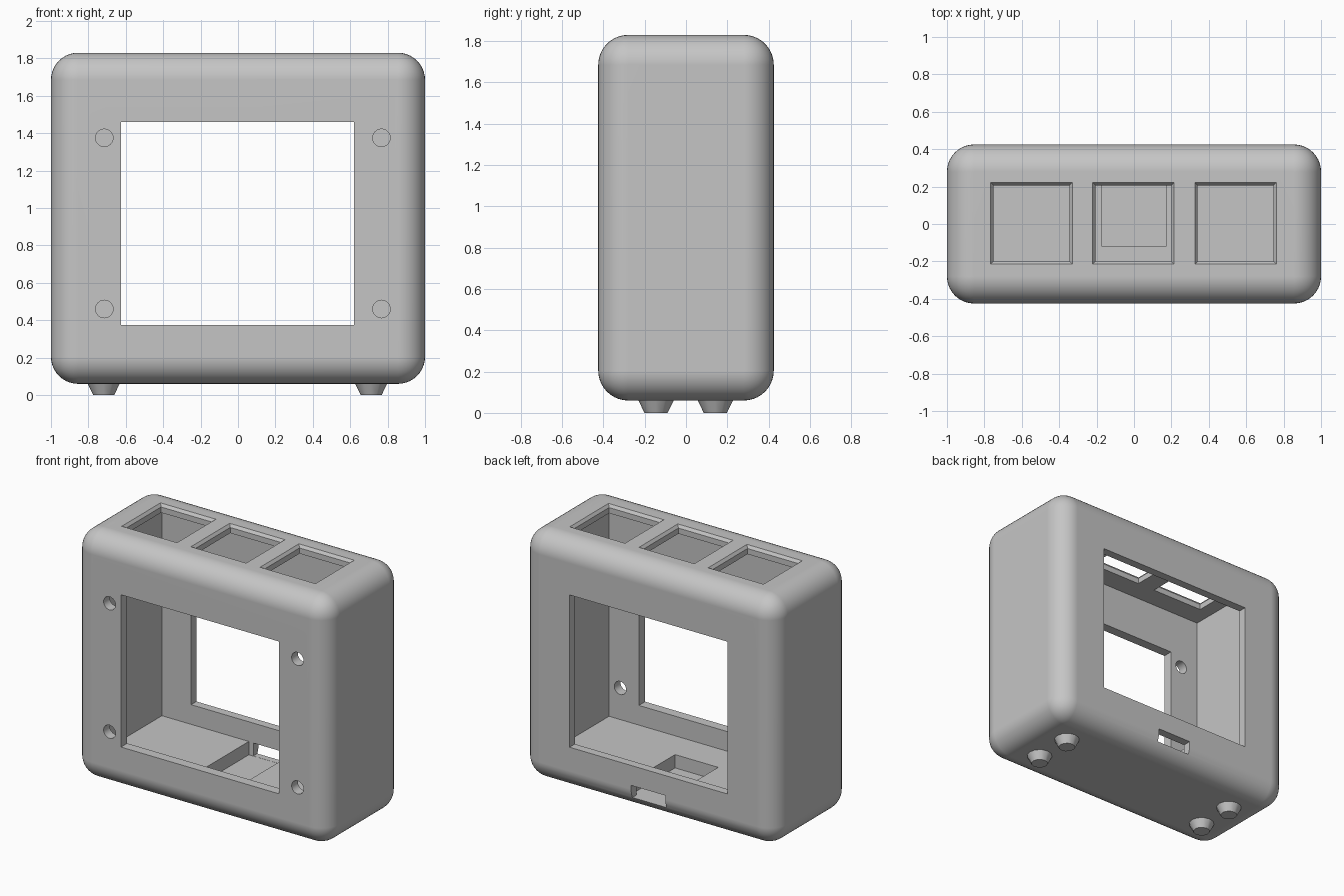
import bpy, bmesh, math
from mathutils import Matrix, Vector

if "Cube" in bpy.data.objects:
    bpy.data.objects.remove(bpy.data.objects["Cube"], do_unlink=True)

grey = bpy.data.materials.new("light_grey_plastic")
grey.use_nodes = True
COLOUR = (0.56, 0.56, 0.56, 1)
grey.diffuse_color = COLOUR
grey.node_tree.nodes["Principled BSDF"].inputs["Base Color"].default_value = COLOUR


def finish(name, bm):
    bmesh.ops.recalc_face_normals(bm, faces=bm.faces)
    mesh = bpy.data.meshes.new(name)
    bm.to_mesh(mesh)
    bm.free()
    mesh.materials.append(grey)
    ob = bpy.data.objects.new(name, mesh)
    bpy.context.scene.collection.objects.link(ob)
    return ob


def box(name, lo, hi, radius=0, flare=0):
    """Box between two corners, optionally rounded or flared at its top."""
    lo, hi = Vector(lo), Vector(hi)
    mid, size = (lo + hi) / 2, hi - lo
    bm = bmesh.new()
    bmesh.ops.create_cube(bm, size=1)
    for v in bm.verts:
        top = v.co.z > 0
        v.co = mid + v.co * size
        if flare and top:
            v.co.x += math.copysign(flare, v.co.x - mid.x)
            v.co.y += math.copysign(flare, v.co.y - mid.y)
    if radius:
        bmesh.ops.bevel(bm, geom=bm.edges[:], offset=radius, segments=10,
                        profile=0.5, affect='EDGES')
    return finish(name, bm)


def cone(name, at, r_low, r_high, depth, sides, turn=None):
    bm = bmesh.new()
    bmesh.ops.create_cone(bm, cap_ends=True, segments=sides, radius1=r_low,
                          radius2=r_high, depth=depth)
    if turn:
        bmesh.ops.rotate(bm, verts=bm.verts, matrix=turn)
    bmesh.ops.translate(bm, verts=bm.verts, vec=at)
    return finish(name, bm)


def smooth(ob):
    bpy.ops.object.select_all(action='DESELECT')
    ob.select_set(True)
    bpy.context.view_layer.objects.active = ob
    bpy.ops.object.shade_smooth_by_angle(angle=math.radians(30))


# Rounded outer shell
X, Y, BASE, TOP = 1.0, 0.425, 0.06, 1.83
shell = box("shell", (-X, -Y, BASE), (X, Y, TOP), radius=0.145)
cutters = []

# Inner cavity and the lower pocket behind the cable slot
IN_X, FRONT, BACK, FLOOR, CEILING = 0.855, -0.355, 0.365, 0.235, 1.77
cutters.append(box("cavity_cutter", (-IN_X, FRONT, FLOOR), (IN_X, BACK, CEILING)))
cutters.append(box("pocket_cutter", (-0.17, -0.12, 0.14), (0.17, BACK, 0.3)))

# Large window through front and back
cutters.append(box("window_cutter", (-0.625, -0.6, 0.375), (0.62, 0.6, 1.46)))

# Cable slot in the back wall
cutters.append(box("slot_cutter", (-0.135, 0.3, 0.141), (0.135, 0.6, 0.233)))

# Three square openings in the top, with a softened rim
for x in (-0.548, -0.003, 0.543):
    cutters.append(box("top_opening_cutter", (x - 0.203, -0.2, 1.7),
                       (x + 0.203, 0.207, 1.9)))
    cutters.append(box("top_rim_cutter", (x - 0.203, -0.2, TOP - 0.02),
                       (x + 0.203, 0.207, TOP + 0.02), flare=0.03))

# Screw holes through the front wall
upright = Matrix.Rotation(math.pi / 2, 3, 'X')
for x in (-0.715, 0.767):
    for z in (0.46, 1.375):
        cutters.append(cone("screw_hole_cutter", (x, -0.4, z), 0.047, 0.047,
                            0.2, 24, upright))

for cutter in cutters:
    cut = shell.modifiers.new(cutter.name, 'BOOLEAN')
    cut.operation, cut.solver, cut.object = 'DIFFERENCE', 'EXACT', cutter

# Bake the cuts and drop the cutters
graph = bpy.context.evaluated_depsgraph_get()
baked = bpy.data.meshes.new_from_object(shell.evaluated_get(graph))
shell.modifiers.clear()
shell.data = baked
for cutter in cutters:
    bpy.data.objects.remove(cutter, do_unlink=True)
smooth(shell)
weighted = shell.modifiers.new("even_shading", 'WEIGHTED_NORMAL')
weighted.keep_sharp = True

# Tapered feet
for side, x in (("right", -0.718), ("left", 0.712)):
    for end, y in (("front", -0.145), ("back", 0.142)):
        smooth(cone(f"{end}_{side}_foot", (x, y, 0.035), 0.056, 0.09, 0.07, 12))
